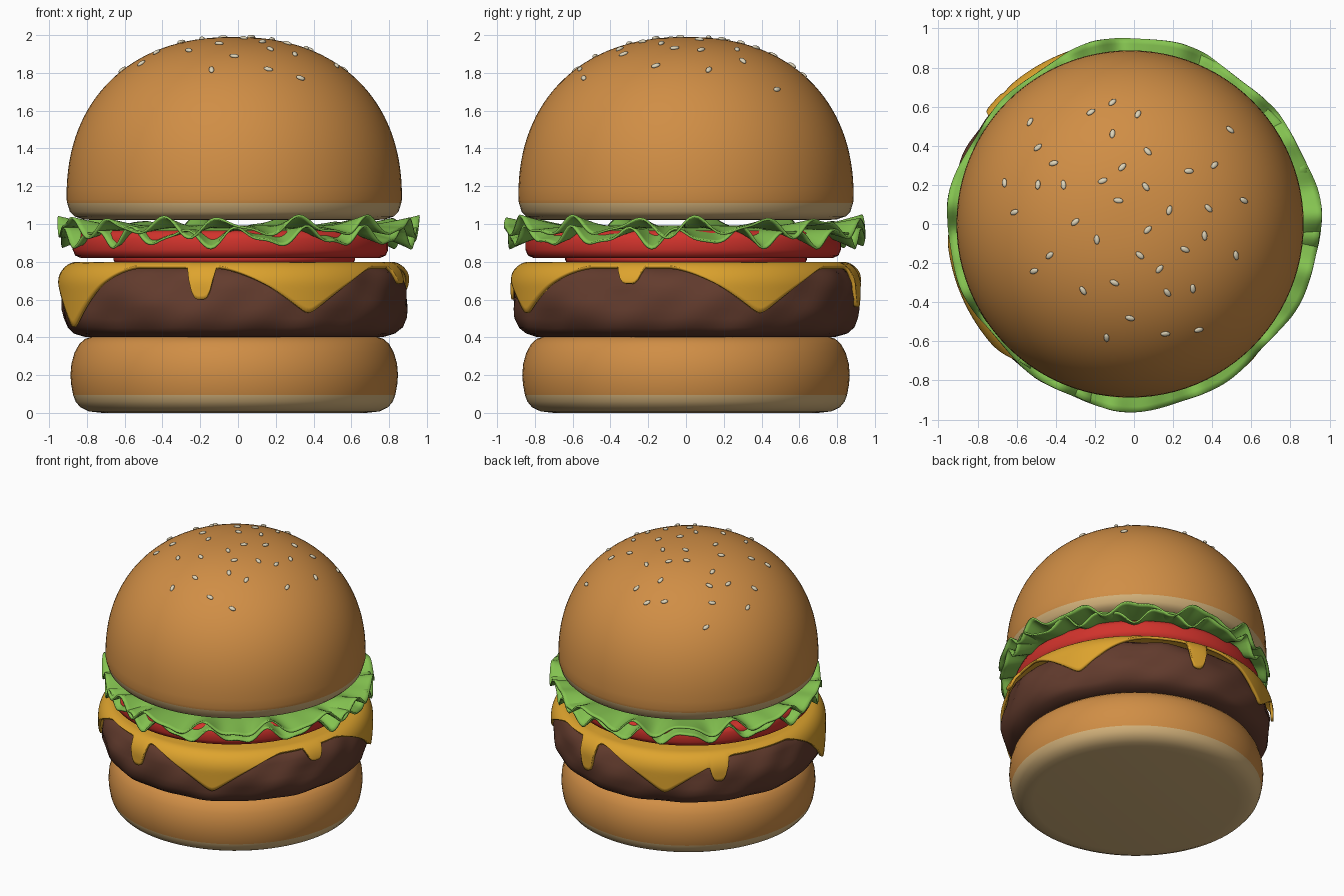
import bpy, bmesh, math, random
from mathutils import Vector, Matrix

if "Cube" in bpy.data.objects:
    bpy.data.objects.remove(bpy.data.objects["Cube"])

random.seed(4)
CX = -0.02                       # the stack sits slightly left of centre


def material(name, rgb):
    m = bpy.data.materials.new(name)
    m.diffuse_color = (*rgb, 1)
    m.use_nodes = True
    m.node_tree.nodes["Principled BSDF"].inputs["Base Color"].default_value = m.diffuse_color
    return m


CRUST = material("crust brown", (0.63, 0.27, 0.06))
CRUMB = material("crumb cream", (0.66, 0.45, 0.20))
MEAT = material("meat brown", (0.125, 0.045, 0.027))
CHEESE = material("cheese yellow", (0.73, 0.37, 0.027))
RED = material("tomato red", (0.64, 0.033, 0.025))
GREEN = material("lettuce green", (0.23, 0.54, 0.08))
SEED = material("seed cream", (0.72, 0.65, 0.48))


def finish(bm, name, mats, pale_below=None):
    me = bpy.data.meshes.new(name)
    for f in bm.faces:
        f.smooth = True
        if pale_below is not None and f.calc_center_median().z < pale_below:
            f.material_index = 1
    bm.to_mesh(me)
    bm.free()
    ob = bpy.data.objects.new(name, me)
    for m in mats:
        me.materials.append(m)
    bpy.context.collection.objects.link(ob)
    return ob


def polar(name, rows, n, fn, mats, pale_below=None, centre=(CX, 0)):
    """Round sheet or solid: fn(row, angle) gives (radius, z)."""
    bm = bmesh.new()
    grid = []
    for row in rows:
        ring = []
        for i in range(n):
            a = math.tau * i / n
            r, z = fn(row, a)
            ring.append(bm.verts.new((centre[0] + r * math.cos(a), centre[1] + r * math.sin(a), z)))
        grid.append(ring)
    for lo, hi in zip(grid, grid[1:]):
        for i in range(n):
            j = (i + 1) % n
            bm.faces.new((lo[i], lo[j], hi[j], hi[i]))
    bmesh.ops.remove_doubles(bm, verts=bm.verts, dist=1e-5)
    bmesh.ops.recalc_face_normals(bm, faces=bm.faces)
    return finish(bm, name, mats, pale_below)


def lathe(name, profile, mats, pale_below=None, centre=(CX, 0)):
    return polar(name, profile, 96, lambda p, a: p, mats, pale_below, centre)


def solidify(ob, thickness, offset):
    m = ob.modifiers.new("thickness", "SOLIDIFY")
    m.thickness, m.offset = thickness, offset


# Bottom bun
lathe("bottom_bun", [(0, 0), (0.70, 0), (0.77, 0.008), (0.815, 0.03), (0.84, 0.06), (0.853, 0.095),
                     (0.863, 0.15), (0.867, 0.20), (0.862, 0.26), (0.845, 0.32), (0.82, 0.365),
                     (0.79, 0.392), (0.75, 0.405), (0, 0.405)], [CRUST, CRUMB], 0.095)

# Patty with a lumpy side
PATTY = [(0, 0.40), (0.6, 0.40), (0.79, 0.402), (0.85, 0.42), (0.885, 0.45), (0.905, 0.50), (0.914, 0.55),
         (0.914, 0.60), (0.905, 0.65), (0.89, 0.70), (0.865, 0.74), (0.82, 0.77), (0.76, 0.775), (0, 0.775)]


def patty(p, a):
    r, z = p
    lump = 0.006 * math.sin(9 * a + 14 * z) + 0.005 * math.sin(17 * a - 23 * z) + 0.004 * math.sin(5 * a + 31 * z)
    return (r + lump, z + 0.4 * lump * (0.42 < z < 0.76)) if r > 0.8 else (r, z)


polar("patty", PATTY, 160, patty, [MEAT])

# Cheese slice: four hanging corners and four narrow drips
CORNERS = [(-65, 0.29), (25, 0.29), (115, 0.29), (204, 0.37)]
DRIPS = [(-101, 0.20), (-19, 0.115), (77, 0.24), (138, 0.19)]


def away(a, deg):
    return abs((math.degrees(a) - deg + 180) % 360 - 180)


def cheese_drop(a):
    d = 0.022
    for deg, depth in CORNERS:
        d = max(d, 0.022 + (depth - 0.022) * max(0, 1 - math.hypot(away(a, deg), 1.5) / 31) ** 1.55)
    for deg, depth in DRIPS:
        d = max(d, depth * math.exp(-(away(a, deg) / 4.3) ** 4))
    return d


def cheese(s, a):
    if s < 0:                                  # flat top
        return 0.83 * (1 + s), 0.80
    drop = s * cheese_drop(a)
    k = min(drop / 0.13, 1)
    return 0.83 + 0.108 * math.sqrt(1 - (1 - k) ** 2), 0.80 - drop


ob = polar("cheese", [-1, -0.3] + [(i / 14) ** 1.5 for i in range(15)], 360, cheese, [CHEESE])
solidify(ob, 0.02, -1)

# Tomato slices
def slice_profile(r, z0, z1):
    b = (z1 - z0) * 0.3
    return [(0, z0), (r - b, z0), (r - 0.3 * b, z0 + 0.3 * b), (r, z0 + b),
            (r, z1 - b), (r - 0.3 * b, z1 - 0.3 * b), (r - b, z1), (0, z1)]


lathe("tomato_lower", slice_profile(0.64, 0.795, 0.85), [RED])
lathe("tomato_upper", slice_profile(0.835, 0.82, 0.965), [RED], centre=(-0.04, -0.015))

# Two ruffled lettuce leaves
def leaf(z0, edge, k, phase, grow):
    def fn(t, a):
        u = max(0, (t - 0.72) / 0.28)
        rim = grow + 0.018 * math.cos(4 * a) + 0.008 * math.sin(11 * a + phase)
        wave = math.sin(k * a + phase + 0.8 * math.sin(3 * a)) + 0.45 * math.sin((2 * k - 5) * a + 2 * phase)
        return rim * t, z0 + (edge - z0) * u + 0.042 * u ** 1.3 * wave
    return fn


ROWS = [0, 0.5, 0.72, 0.77, 0.82, 0.86, 0.90, 0.94, 0.97, 1]
for name, args in (("lettuce_upper", (0.985, 0.985, 15, 0.4, 0.938)),
                   ("lettuce_lower", (0.972, 0.93, 17, 2.1, 0.925))):
    ob = polar(name, ROWS, 288, leaf(*args), [GREEN], centre=(0, 0))
    solidify(ob, 0.012, 0)

# Top bun: domed profile with a pale band at the base
R, Z0, H, N = 0.888, 1.13, 0.86, 2.25


def dome(r):
    return Z0 + H * max(0, 1 - (r / R) ** N) ** (1 / N)


top = [(0, 1.02), (0.74, 1.02), (0.80, 1.025), (0.845, 1.04), (0.87, 1.065), (0.884, 1.11)]
for i in range(33):
    t = math.pi / 2 * i / 32
    top.append((R * max(0, math.cos(t)) ** (2 / N), Z0 + H * math.sin(t) ** (2 / N)))
top[-1] = (0, Z0 + H)
lathe("top_bun", top, [CRUST, CRUMB], 1.11)

# Sesame seeds lying on the dome
SPOTS = [(-.11, .62), (-.22, .57), (.02, .56), (-.53, .52), (.49, .48), (-.11, .46), (-.49, .39), (.07, .37),
         (-.41, .31), (-.06, .29), (.41, .30), (.28, .27), (-.66, .21), (-.49, .20), (-.36, .20), (-.16, .22),
         (.06, .19), (-.08, .12), (.18, .07), (.38, .08), (.56, .12), (-.61, .06), (-.30, .01), (.07, -.03),
         (-.19, -.08), (.36, -.06), (-.43, -.16), (.03, -.16), (.26, -.13), (.52, -.16), (-.51, -.24),
         (.13, -.23), (-.10, -.30), (-.26, -.34), (.17, -.35), (.30, -.33), (-.02, -.48), (-.14, -.58),
         (.16, -.56), (.33, -.54)]
bm = bmesh.new()
for x, y in SPOTS:
    r = math.hypot(x - CX, y)
    slope = (dome(r + 0.005) - dome(max(0, r - 0.005))) / 0.01
    normal = Vector((-slope * (x - CX) / r, -slope * y / r, 1)).normalized()
    turn = normal.to_track_quat("Z", "Y").to_matrix().to_4x4()
    place = (Matrix.Translation(Vector((x, y, dome(r))) + normal * 0.004) @ turn
             @ Matrix.Rotation(random.uniform(0, math.pi), 4, "Z") @ Matrix.Diagonal((0.025, 0.014, 0.010, 1)))
    bmesh.ops.create_uvsphere(bm, u_segments=12, v_segments=8, radius=1, matrix=place)
finish(bm, "sesame_seeds", [SEED])
